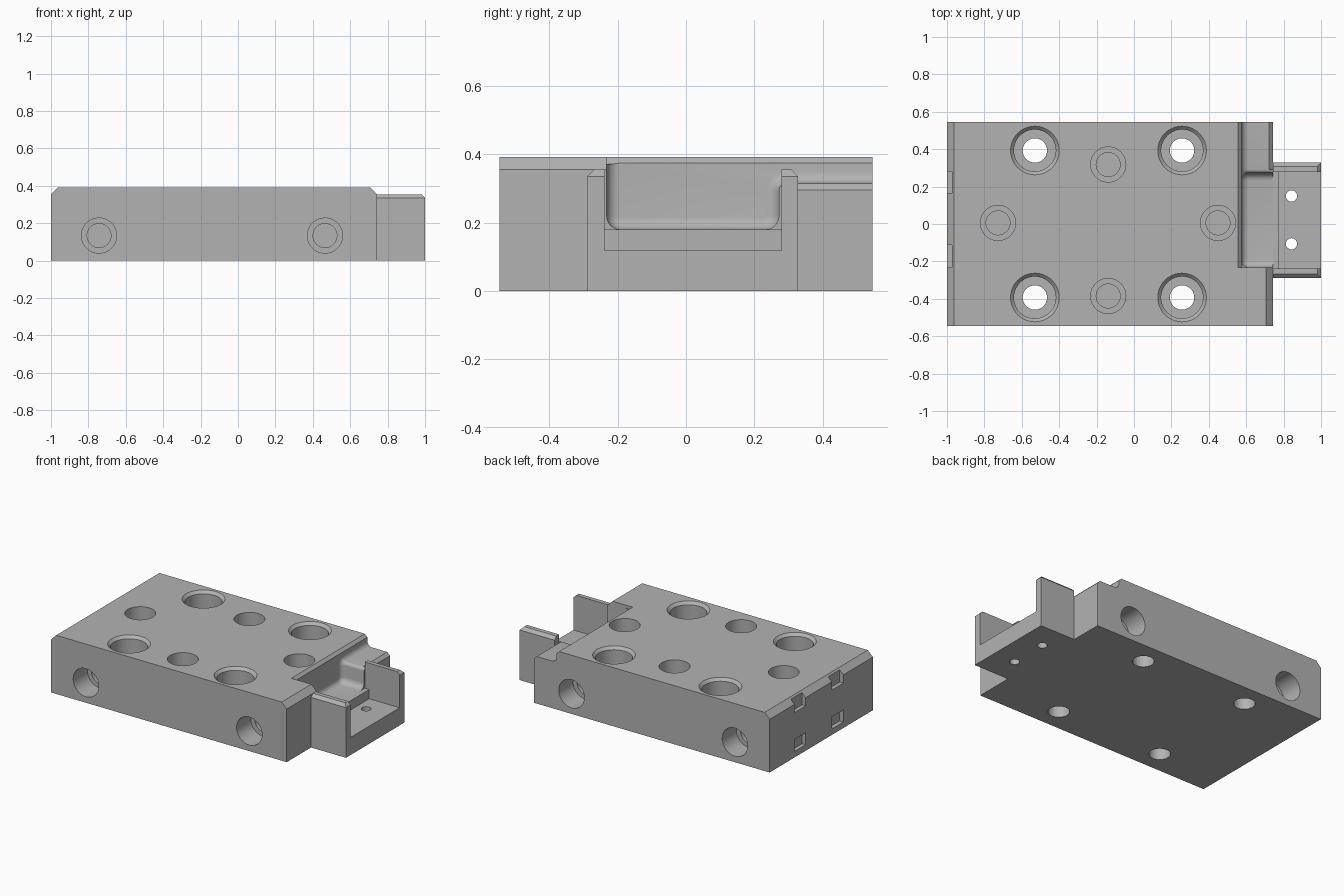
import bpy, bmesh, math
from mathutils import Vector, Matrix

cube = bpy.data.objects.get("Cube")
if cube:
    bpy.data.objects.remove(cube, do_unlink=True)

# Single machined-metal colour
metal = bpy.data.materials.new("grey_metal")
metal.use_nodes = True
GREY = (0.45, 0.45, 0.45, 1)
metal.diffuse_color = GREY
metal.node_tree.nodes["Principled BSDF"].inputs["Base Color"].default_value = GREY


def finish(name, bm):
    bmesh.ops.recalc_face_normals(bm, faces=bm.faces)
    mesh = bpy.data.meshes.new(name)
    bm.to_mesh(mesh)
    bm.free()
    mesh.materials.append(metal)
    obj = bpy.data.objects.new(name, mesh)
    bpy.context.collection.objects.link(obj)
    return obj


def prism(name, points, axis, start, end, fillet=0):
    """Extrude a 2D profile along x (points are y, z) or along y (points are x, z)."""
    bm = bmesh.new()
    place = (lambda a, b: (start, a, b)) if axis == "x" else (lambda a, b: (a, start, b))
    base = bm.faces.new([bm.verts.new(place(*p)) for p in points])
    rim = list(base.edges)
    grown = bmesh.ops.extrude_face_region(bm, geom=[base], use_keep_orig=True)
    step = Vector((end - start, 0, 0)) if axis == "x" else Vector((0, end - start, 0))
    bmesh.ops.translate(bm, vec=step, verts=[v for v in grown["geom"] if isinstance(v, bmesh.types.BMVert)])
    bmesh.ops.recalc_face_normals(bm, faces=bm.faces)
    if fillet:
        bmesh.ops.bevel(bm, geom=rim, offset=fillet, segments=6, profile=0.5,
                        affect="EDGES", clamp_overlap=False)
    return finish(name, bm)


def box(name, x, y, z):
    return prism(name, [(y[0], z[0]), (y[1], z[0]), (y[1], z[1]), (y[0], z[1])], "x", *x)


def drill(profile, at, outward, sides=48):
    """Turned cutter; profile is (radius, depth) going into the surface."""
    bm = bmesh.new()
    rings = []
    for r, depth in profile:
        rings.append([bm.verts.new((r * math.cos(t), r * math.sin(t), -depth))
                      for t in (2 * math.pi * i / sides for i in range(sides))])
    for a, b in zip(rings, rings[1:]):
        for i in range(sides):
            j = (i + 1) % sides
            bm.faces.new((a[i], a[j], b[j], b[i]))
    bm.faces.new(rings[0])
    bm.faces.new(rings[-1])
    turn = Vector(outward).to_track_quat("Z", "Y").to_matrix().to_4x4()
    bm.transform(Matrix.Translation(at) @ turn)
    return finish("drill", bm)


def cut(obj, cutters):
    bpy.ops.object.select_all(action="DESELECT")
    bpy.context.view_layer.objects.active = obj
    obj.select_set(True)
    for c in cutters:
        mod = obj.modifiers.new("cut", "BOOLEAN")
        mod.operation, mod.solver, mod.object = "DIFFERENCE", "EXACT", c
        bpy.ops.object.modifier_apply(modifier=mod.name)
        bpy.data.objects.remove(c, do_unlink=True)
    bpy.ops.object.shade_smooth_by_angle(angle=math.radians(30))


def arc(cx, cz, r, a0, a1, n=6):
    return [(cx + r * math.cos(math.radians(a0 + (a1 - a0) * i / n)),
             cz + r * math.sin(math.radians(a0 + (a1 - a0) * i / n))) for i in range(n + 1)]


# Main block with chamfered top ends
TOP, SIDE, END = 0.392, 0.545, 0.742
body = prism("main_block", [(-1, 0), (END, 0), (END, TOP - 0.037), (END - 0.037, TOP),
                            (-0.963, TOP), (-1, TOP - 0.037)], "y", -SIDE, SIDE)
cutters = []

# Rounded end pocket that steps up to a side ledge
FLOOR, LEDGE, R = 0.18, 0.315, 0.04
front, back = -0.232, 0.272
outline = ([(front, 0.5)] + arc(front + R, FLOOR + R, R, 180, 270)
           + arc(back - R, FLOOR + R, R, 270, 360)
           + arc(back + 0.02, LEDGE - 0.02, 0.02, 180, 90)
           + [(0.65, LEDGE), (0.65, 0.5)])
cutters.append(prism("pocket", outline, "x", 0.575, 0.9, fillet=0.035))

# Chamfers along the pocket's top edge and the ledge's outer edge
cutters.append(prism("pocket_chamfer", [(0.537, TOP + 0.02), (0.577, TOP - 0.02), (0.65, TOP - 0.02),
                                        (0.65, TOP + 0.02)], "y", front, 0.65))
cutters.append(prism("ledge_chamfer", [(END - 0.04, LEDGE + 0.02), (END + 0.02, LEDGE - 0.04),
                                       (END + 0.02, LEDGE + 0.02)], "y", back + 0.02, 0.65))

# Counterbored through holes
for x in (-0.53, 0.257):
    for y in (-0.393, 0.393):
        cutters.append(drill([(0.15, -0.02), (0.13, 0), (0.112, 0.018), (0.112, 0.22),
                              (0.065, 0.22), (0.065, 0.45)], (x, y, TOP), (0, 0, 1)))

# Stepped blind ports on the top, front and back
port = [(0.094, -0.02), (0.094, 0.15), (0.064, 0.15), (0.064, 0.24)]
for x, y in ((-0.138, 0.318), (-0.138, -0.385), (-0.727, 0.006), (0.449, 0.006)):
    cutters.append(drill(port, (x, y, TOP), (0, 0, 1)))
for x in (-0.743, 0.465):
    for s in (-1, 1):
        cutters.append(drill(port, (x, s * SIDE, 0.134), (0, s, 0)))

# Small slots in the plain end
for y in ((0.165, 0.282), (-0.233, -0.113)):
    for z in ((0.04, 0.12), (0.30, 0.384)):
        cutters.append(box("slot", (-1.05, -0.973), y, z))
cut(body, cutters)

# U-shaped end bracket with chamfered walls
Y0, Y1, WALL, H, C, BASE = -0.288, 0.328, 0.049, 0.355, 0.02, 0.118
bracket = prism("end_bracket", [
    (Y0, 0), (Y1, 0), (Y1, H - C), (Y1 - C, H), (Y1 - WALL, H), (Y1 - WALL, BASE),
    (Y0 + WALL, BASE), (Y0 + WALL, H), (Y0 + C, H), (Y0, H - C)], "x", END, 1)
wall_chamfer = prism("wall_chamfer", [(1 - 2 * C, H + C), (1 + C, H - 2 * C), (1 + C, H + C)], "y", -0.4, 0.4)
screw_holes = [drill([(0.03, -0.02), (0.03, 0.2)], (0.842, y, BASE), (0, 0, 1)) for y in (-0.106, 0.15)]
cut(bracket, [wall_chamfer] + screw_holes)

# Step between pocket floor and bracket floor
box("bracket_step", (END, 0.775), (Y0 + WALL, Y1 - WALL), (BASE, FLOOR))
